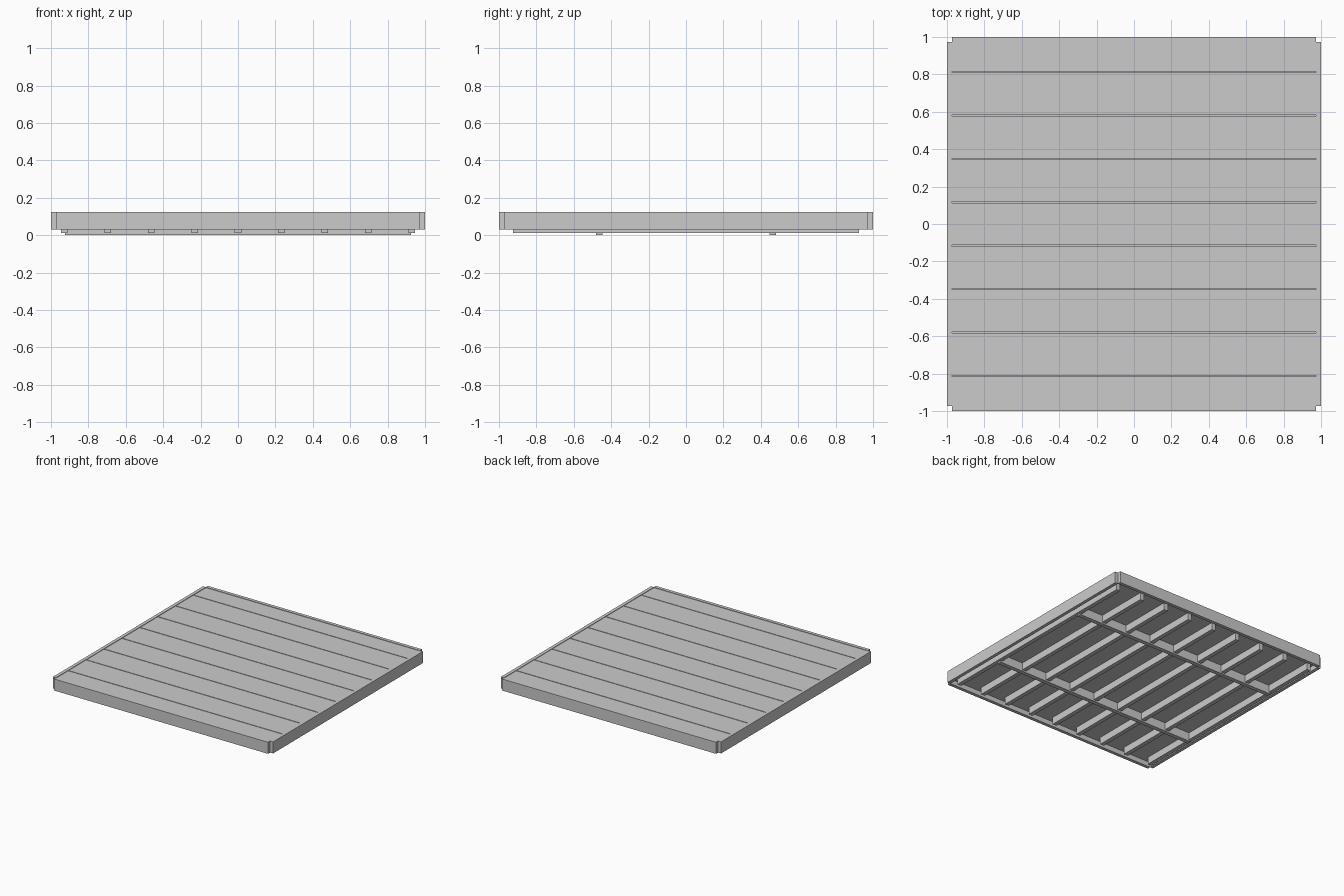
import bpy

cube = bpy.data.objects.get("Cube")
if cube:
    bpy.data.objects.remove(cube, do_unlink=True)

# Single flat grey for the whole deck
GREY = (0.6, 0.6, 0.6, 1)
grey = bpy.data.materials.new("plain grey")
grey.use_nodes = True
grey.diffuse_color = GREY
grey.node_tree.nodes["Principled BSDF"].inputs["Base Color"].default_value = GREY


def box(name, x, y, z):
    """Box spanning the given (low, high) ranges."""
    bpy.ops.mesh.primitive_cube_add(size=1)
    ob = bpy.context.object
    ob.name = name
    for v in ob.data.vertices:
        v.co = [lo if c < 0 else hi for c, (lo, hi) in zip(v.co, (x, y, z))]
    ob.data.materials.append(grey)
    return ob


INNER = 0.973      # inside face of the fascia
PITCH = 0.232      # spacing of boards and joists
HALF = 0.0175      # half width of joists and bearers
UNDER = 0.07       # underside of the deck
GAP = 0.003        # half the groove between boards

# Deck panel with nine boards running across it
box("deck_panel", (-INNER, INNER), (-INNER, INNER), (UNDER, 0.112))
for i in range(-4, 5):
    low = max(-INNER, (i - 0.5) * PITCH + GAP)
    high = min(INNER, (i + 0.5) * PITCH - GAP)
    box(f"deck_board_{i + 5}", (-INNER, INNER), (low, high), (0.112, 0.121))

# Fascia boards with open corners
for side, s in (("left", 1), ("right", -1)):
    box(f"{side}_fascia", sorted((s * INNER, s)), (-INNER, INNER), (0.03, 0.125))
for side, s in (("back", 1), ("front", -1)):
    box(f"{side}_fascia", (-INNER, INNER), sorted((s * INNER, s)), (0.03, 0.125))

# Joists under the boards
for i in range(-4, 5):
    x = i * PITCH
    box(f"joist_{i + 5}", (x - HALF, x + HALF), (-0.925, 0.925), (0.012, UNDER))

# Two bearers crossing the joists
for side, s in (("back", 1), ("front", -1)):
    y = s * 2 * PITCH
    box(f"{side}_bearer", (-0.925, 0.925), (y - HALF, y + HALF), (0, UNDER))
